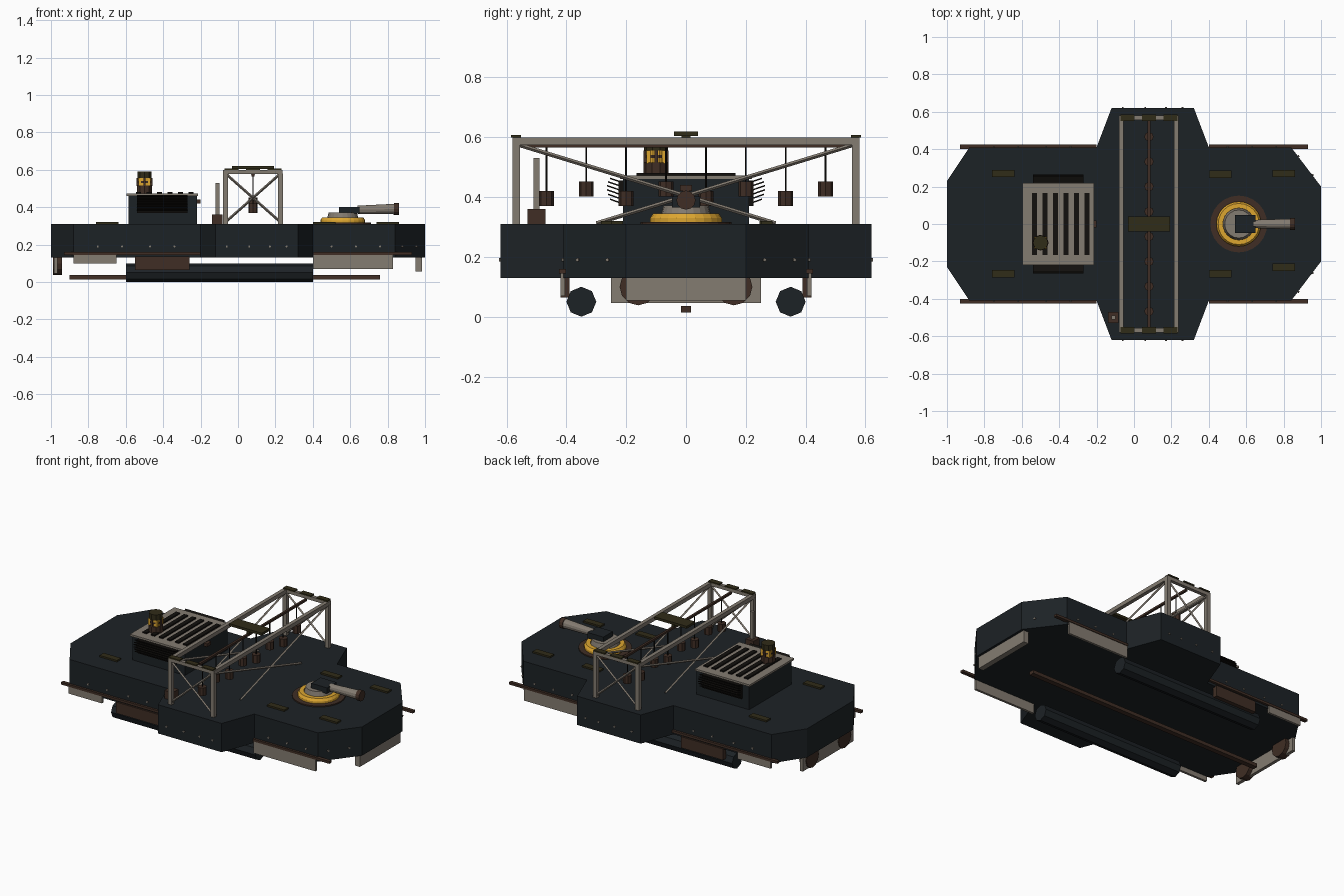
import bpy, bmesh, math
from mathutils import Vector

if "Cube" in bpy.data.objects:
    bpy.data.objects.remove(bpy.data.objects["Cube"])

def mat(name, c):
    m = bpy.data.materials.new(name)
    m.diffuse_color = (*c, 1)
    m.use_nodes = True
    m.node_tree.nodes["Principled BSDF"].inputs["Base Color"].default_value = m.diffuse_color
    return m

HULL = mat("dark_steel", (.012, .016, .019))
GREY = mat("worn_grey", (.23, .20, .165))
BROWN = mat("rust_brown", (.05, .027, .018))
GOLD = mat("yellow_paint", (.72, .38, .03))
OLIVE = mat("dark_olive", (.03, .025, .009))
BLACK = mat("soot", (.006, .005, .004))

def finish(bm, name, m):
    bmesh.ops.recalc_face_normals(bm, faces=bm.faces)
    me = bpy.data.meshes.new(name)
    bm.to_mesh(me)
    bm.free()
    me.materials.append(m)
    ob = bpy.data.objects.new(name, me)
    bpy.context.collection.objects.link(ob)
    return ob

def box(name, x0, x1, y0, y1, z0, z1, m):
    bm = bmesh.new()
    bmesh.ops.create_cube(bm, size=1)
    for v in bm.verts:
        v.co = ((x0 + x1) / 2 + v.co.x * (x1 - x0), (y0 + y1) / 2 + v.co.y * (y1 - y0),
                (z0 + z1) / 2 + v.co.z * (z1 - z0))
    return finish(bm, name, m)

def rod(name, a, b, r, m, n=8, r2=None):
    """Straight n-sided bar or cone from a to b."""
    a, b = Vector(a), Vector(b)
    bm = bmesh.new()
    bmesh.ops.create_cone(bm, cap_ends=True, segments=n, radius1=r,
                          radius2=r if r2 is None else r2, depth=(b - a).length)
    q = Vector((0, 0, 1)).rotation_difference(b - a)
    for v in bm.verts:
        v.co = q @ v.co + (a + b) / 2
    return finish(bm, name, m)

def prism(name, pts, z0, z1, m):
    bm = bmesh.new()
    f = bm.faces.new([bm.verts.new((x, y, z0)) for x, y in pts])
    g = bmesh.ops.extrude_face_region(bm, geom=[f])["geom"]
    bmesh.ops.translate(bm, vec=(0, 0, z1 - z0), verts=[v for v in g if isinstance(v, bmesh.types.BMVert)])
    return finish(bm, name, m)

def lathe(name, cx, cy, prof, n, m):
    """Closed ring profile of (r, z) turned about a vertical axis."""
    bm = bmesh.new()
    rings = [[bm.verts.new((cx + r * math.cos(2 * math.pi * i / n), cy + r * math.sin(2 * math.pi * i / n), z))
              for r, z in prof] for i in range(n)]
    k = len(prof)
    for i in range(n):
        A, B = rings[i], rings[(i + 1) % n]
        for j in range(k):
            bm.faces.new((A[j], B[j], B[(j + 1) % k], A[(j + 1) % k]))
    return finish(bm, name, m)

# hull
half = [(1, .2), (.84, .41), (.4, .41), (.32, .62), (-.12, .62), (-.2, .41), (-.88, .41), (-1, .23)]
prism("hull", half + [(x, -y) for x, y in reversed(half)], .13, .31, HULL)

# parts mirrored on both flanks
for s, side in ((1, "back"), (-1, "front")):
    def flank(name, x0, x1, z0, z1, m, y0=.405, y1=.42):
        box(f"{name}_{side}", x0, x1, *sorted((s * y0, s * y1)), z0, z1, m)
    rod(f"side_tube_{side}", (-.6, s * .35, .05), (.4, s * .35, .05), .05, HULL)
    flank("rail_rear", -.93, -.2, .145, .16, BROWN, .402, .424)
    flank("rail_fore", .4, .93, .145, .16, BROWN, .402, .424)
    flank("skirt_rear", -.88, -.65, .10, .15, GREY)
    flank("skirt_mid", -.55, -.26, .065, .135, BROWN, .39)
    flank("skirt_fore", .4, .83, .07, .15, GREY)
    for x in (-.75, -.62, -.47, -.34, .5, .63, .76):
        rod(f"rivet_{side}", (x, s * .408, .19), (x, s * .416, .19), .006, GREY, 6)
    for x in (-.06, .06, .17, .26):
        rod(f"rivet_{side}", (x, s * .618, .19), (x, s * .626, .19), .006, GREY, 6)
    # rear rollers
    rod(f"roller_{side}", (-.99, s * .16, .1), (-.94, s * .16, .1), .062, BROWN, 12)

# keel bar and end plates
box("keel_bar", -.9, .76, -.016, .016, .014, .036, BROWN)
box("end_plate_fore", .95, .985, -.2, .2, .055, .135, GREY)
box("end_plate_rear", -.985, -.965, -.25, .25, .045, .135, GREY)

# engine house with louvres and grille roof
box("engine_house", -.585, -.22, -.21, .21, .31, .462, HULL)
box("roof_plate", -.595, -.215, -.22, .22, .46, .472, GREY)
for i in range(6):
    x = -.545 + i * .056
    box("roof_slot", x, x + .027, -.165, .165, .47, .48, BLACK)
for s in (1, -1):
    box("vent_box", -.54, -.27, *sorted((s * .2, s * .225)), .37, .455, BLACK)
    for i in range(6):
        z = .375 + i * .014
        y = .235 + .02 * math.sin(math.pi * (i + 1) / 7)
        lv = box("louvre", -.54, -.27, *sorted((s * .21, s * (y + .01))), z, z + .005, BLACK)
        for v in lv.data.vertices:
            v.co.z += (abs(v.co.y) - .21) * .35
box("house_latch", -.222, -.2, -.02, .02, .42, .44, BROWN)

# exhaust stack
sx, sy = -.5, -.1
for z0, z1, r, m in ((.47, .515, .042, BROWN), (.515, .53, .034, GOLD), (.53, .54, .036, BROWN),
                     (.54, .555, .036, GOLD), (.555, .59, .04, OLIVE)):
    rod("exhaust_stack", (sx, sy, z0), (sx, sy, z1), r, m, 10)
for i in range(8):
    a = math.pi * i / 4
    x, y = sx + .036 * math.cos(a), sy + .036 * math.sin(a)
    box("stack_stud", x - .006, x + .006, y - .006, y + .006, .512, .556, GOLD if i % 2 else BROWN)

# gantry
GX = (-.067, .227)
for x in GX:
    box("gantry_beam", x - .012, x + .012, -.58, .58, .575, .6, GREY)
    for s in (1, -1):
        box("gantry_leg", x - .013, x + .013, *sorted((s * .555, s * .58)), .31, .58, GREY)
        rod("long_brace", (x, s * .56, .575), (x, -s * .3, .312), .007, GREY, 4)
for s in (1, -1):
    y = s * .568
    box("gantry_crossbar", GX[0], GX[1], y - .011, y + .011, .578, .6, GREY)
    rod("end_brace", (GX[0], y, .32), (GX[1], y, .58), .007, GREY, 4)
    rod("end_brace", (GX[1], y, .32), (GX[0], y, .58), .007, GREY, 4)
    for x in (-.035, .08, .195):
        box("gantry_cap", x - .038, x + .038, y - .017, y + .017, .6, .608, OLIVE)
box("gantry_top_plate", -.033, .193, -.04, .04, .605, .62, OLIVE)
box("top_plate_stem", .07, .09, -.015, .015, .575, .61, OLIVE)

# hanging weights
box("hanging_bar", .073, .087, -.56, .56, .565, .578, BROWN)
for i in range(8):
    y = -.467 + i * .1334
    z = .37 + .032 * (i % 2)
    rod("hanging_cord", (.08, y, z + .04), (.08, y, .57), .003, BLACK, 6)
    rod("hanging_weight", (.08, y, z), (.08, y, z + .05), .025, BROWN, 8)

# gun turret
tx = .56
rod("turret_base", (tx, 0, .305), (tx, 0, .317), .152, BROWN, 24)
lathe("turret_ring", tx, 0, [(.12, .312), (.12, .33), (.11, .345), (.085, .345), (.085, .312)], 24, GOLD)
rod("turret_disc", (tx, 0, .315), (tx, 0, .372), .09, GREY, 20, .075)
box("turret_block", .54, .65, -.047, .047, .365, .402, HULL)
rod("gun_barrel", (.64, 0, .386), (.84, 0, .39), .022, GREY, 12, .028)
rod("gun_muzzle", (.835, 0, .39), (.86, 0, .39), .032, BROWN, 12)

# deck hatches and aerial
for x, y in ((-.7, .27), (-.7, -.265), (.8, .27), (.8, -.23), (.46, -.265), (.46, .265)):
    box("deck_hatch", x - .06, x + .06, y - .02, y + .02, .305, .32, OLIVE)
box("aerial_base", -.14, -.083, -.53, -.47, .31, .36, BROWN)
box("aerial_mast", -.12, -.1, -.51, -.49, .36, .53, GREY)

# end rivets
for s in (1, -1):
    for y in (.26, .36):
        x = 1 - (y - .2) * .16 / .21
        rod("end_rivet", (x - .005, s * y, .19), (x + .005, s * (y + .004), .19), .006, GREY, 6)
